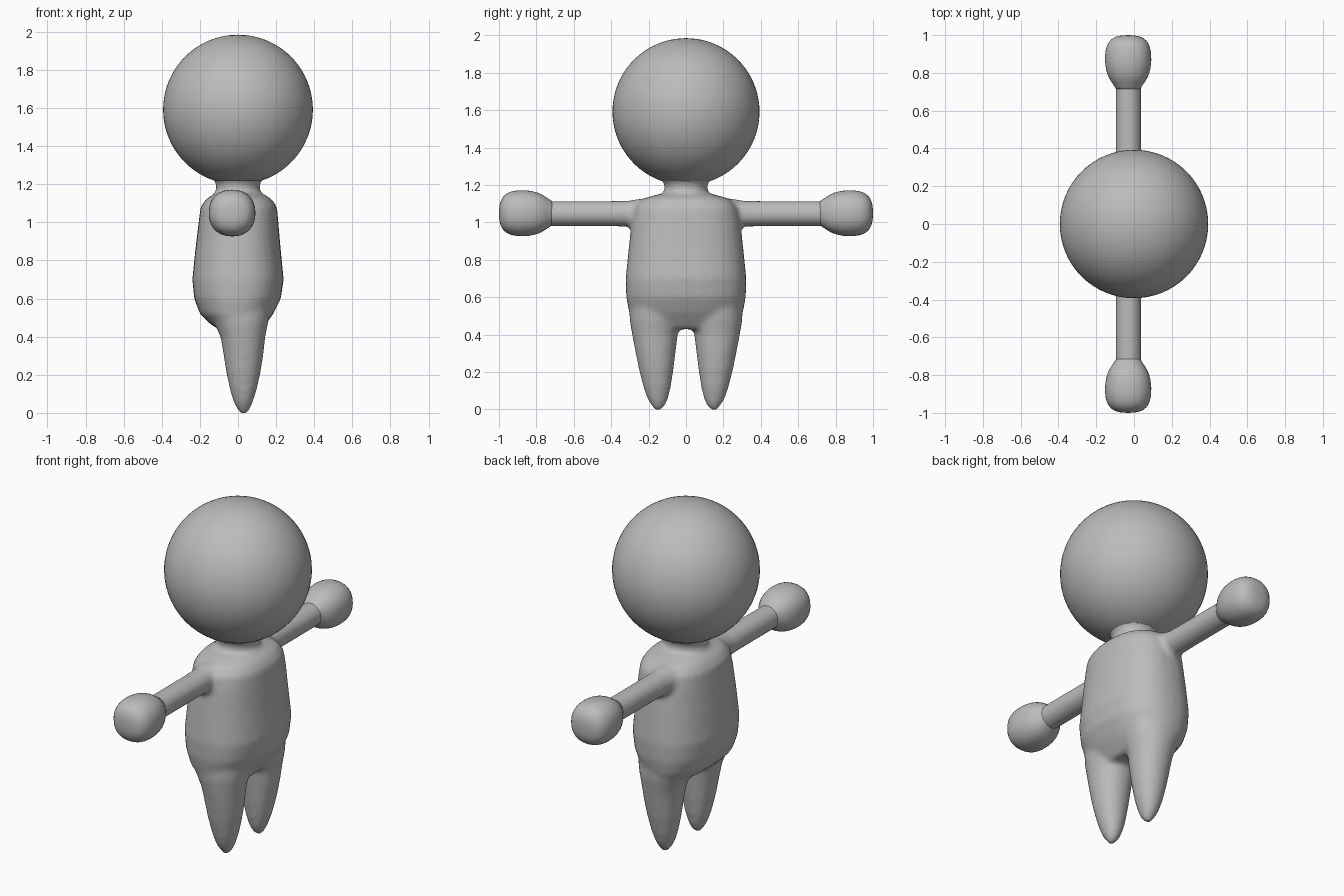
import bpy, bmesh, math
from mathutils import Vector

cube = bpy.data.objects.get("Cube")
if cube:
    bpy.data.objects.remove(cube, do_unlink=True)

grey = bpy.data.materials.new("clay_grey")
grey.use_nodes = True
COLOUR = (0.5, 0.5, 0.5, 1)
grey.diffuse_color = COLOUR
grey.node_tree.nodes["Principled BSDF"].inputs["Base Color"].default_value = COLOUR


def loft(bm, sections, to_world, power=2.0, segs=32):
    """Closed skin through superellipse rings: (t, u_min, u_max, v_min, v_max)."""
    rings = []
    for t, u0, u1, v0, v1 in sections:
        ring = []
        for i in range(segs):
            a = math.tau * i / segs
            c, s = math.cos(a), math.sin(a)
            c = math.copysign(abs(c) ** (2 / power), c)
            s = math.copysign(abs(s) ** (2 / power), s)
            u = (u0 + u1) / 2 + c * (u1 - u0) / 2
            v = (v0 + v1) / 2 + s * (v1 - v0) / 2
            ring.append(bm.verts.new(to_world(t, u, v)))
        rings.append(ring)
    faces = [bm.faces.new(rings[0]), bm.faces.new(rings[-1])]
    for a, b in zip(rings, rings[1:]):
        for i in range(segs):
            j = (i + 1) % segs
            faces.append(bm.faces.new((a[i], a[j], b[j], b[i])))
    bmesh.ops.recalc_face_normals(bm, faces=faces)


def finish(name, bm):
    mesh = bpy.data.meshes.new(name)
    bm.to_mesh(mesh)
    bm.free()
    mesh.materials.append(grey)
    for p in mesh.polygons:
        p.use_smooth = True
    obj = bpy.data.objects.new(name, mesh)
    bpy.context.collection.objects.link(obj)
    return obj


def upright(t, u, v):
    return Vector((u, v, t))


def sideways(side):
    return lambda t, u, v: Vector((u, side * t, v))


def legwise(side):
    return lambda t, u, v: Vector((u, side * v, t))


# Body: torso, neck, legs and arms blended into one skin
body = bmesh.new()
torso = [(0.43, -0.09, 0.12, -0.24, 0.24), (0.47, -0.15, 0.15, -0.29, 0.29),
         (0.52, -0.20, 0.185, -0.305, 0.305), (0.60, -0.23, 0.225, -0.32, 0.32),
         (0.70, -0.24, 0.24, -0.323, 0.323), (0.85, -0.225, 0.225, -0.308, 0.308),
         (1.00, -0.207, 0.212, -0.292, 0.292), (1.08, -0.197, 0.205, -0.275, 0.275),
         (1.125, -0.165, 0.175, -0.235, 0.235), (1.15, -0.12, 0.13, -0.15, 0.15)]
loft(body, torso, upright, 2.35)

neck = [(z, -r, r, -r, r) for z, r in
        ((1.08, 0.14), (1.14, 0.125), (1.18, 0.113), (1.21, 0.117), (1.24, 0.145), (1.28, 0.20))]
loft(body, neck, upright)

leg = [(-0.004, 0.015, 0.045, 0.135, 0.165), (0.02, -0.005, 0.063, 0.112, 0.185),
       (0.06, -0.024, 0.079, 0.095, 0.208), (0.12, -0.042, 0.098, 0.081, 0.228),
       (0.22, -0.063, 0.120, 0.066, 0.253), (0.32, -0.078, 0.135, 0.054, 0.273),
       (0.40, -0.092, 0.143, 0.044, 0.288), (0.48, -0.13, 0.16, 0.02, 0.302),
       (0.58, -0.15, 0.17, 0.02, 0.30)]
arm = [(y, -0.03 - r, -0.03 + r, 1.047 - r, 1.047 + r) for y, r in
       ((0.18, 0.08), (0.25, 0.08), (0.30, 0.07), (0.40, 0.068), (0.80, 0.068))]
for side in (1, -1):
    loft(body, leg, legwise(side), 2.1)
    loft(body, arm, sideways(side))
body_obj = finish("body", body)

remesh = body_obj.modifiers.new("blend", 'REMESH')
remesh.mode = 'VOXEL'
remesh.voxel_size = 0.014
remesh.use_smooth_shade = True
smooth = body_obj.modifiers.new("soften", 'SMOOTH')
smooth.factor = 0.5
smooth.iterations = 8

# Hands: rounded mitts at the arm ends
hand = [(y, -0.031 - r, -0.031 + r, 1.049 - r, 1.049 + r) for y, r in
        ((0.70, 0.06), (0.73, 0.072), (0.755, 0.093), (0.79, 0.112), (0.84, 0.123),
         (0.89, 0.125), (0.94, 0.118), (0.975, 0.097), (0.992, 0.068), (1.0, 0.03))]
for side, name in ((-1, "hand_front"), (1, "hand_back")):
    bm = bmesh.new()
    loft(bm, hand, sideways(side), 2.25, 24)
    obj = finish(name, bm)
    obj.modifiers.new("round", 'SUBSURF').levels = 1

# Head: large ball
bm = bmesh.new()
bmesh.ops.create_uvsphere(bm, u_segments=64, v_segments=40, radius=0.393)
bmesh.ops.translate(bm, verts=bm.verts, vec=(0, 0, 1.592))
finish("head", bm)
